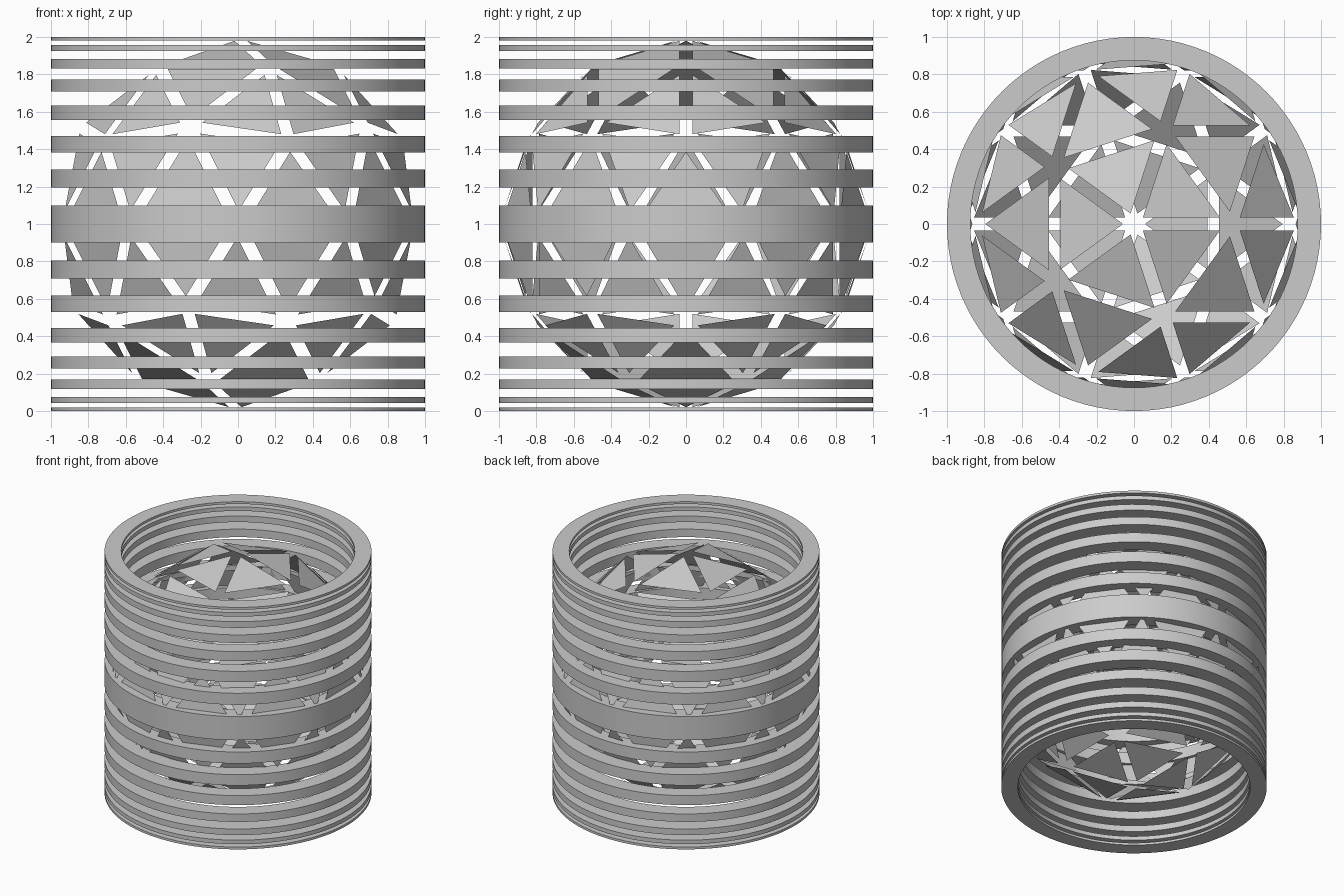
import bpy, bmesh, math

if "Cube" in bpy.data.objects:
    bpy.data.objects.remove(bpy.data.objects["Cube"])

SEG = 96
R_OUT, R_IN = 1.0, 0.875
STEP = math.radians(5.625)

grey = bpy.data.materials.new("light grey")
grey.diffuse_color = (0.6, 0.6, 0.6, 1)
grey.use_nodes = True
grey.node_tree.nodes["Principled BSDF"].inputs["Base Color"].default_value = grey.diffuse_color


def add_object(name, bm):
    mesh = bpy.data.meshes.new(name)
    bm.to_mesh(mesh)
    bm.free()
    mesh.materials.append(grey)
    obj = bpy.data.objects.new(name, mesh)
    bpy.context.collection.objects.link(obj)
    return obj


def ring(name, z0, z1):
    """Solid band with a rectangular section."""
    bm = bmesh.new()
    profile = [(R_IN, z0), (R_OUT, z0), (R_OUT, z1), (R_IN, z1)]
    loops = []
    for i in range(SEG):
        a = 2 * math.pi * i / SEG
        loops.append([bm.verts.new((r * math.cos(a), r * math.sin(a), z)) for r, z in profile])
    for i in range(SEG):
        a, b = loops[i], loops[(i + 1) % SEG]
        for k in range(4):
            n = (k + 1) % 4
            f = bm.faces.new((a[k], b[k], b[n], a[n]))
            f.smooth = k in (1, 3)
    bmesh.ops.recalc_face_normals(bm, faces=bm.faces)
    for e in bm.edges:
        if e.calc_face_angle(0) > math.radians(30):
            e.smooth = False
    return add_object(name, bm)


# Stacked rings: heights follow equal latitude steps of a sphere
ring("middle_ring", 1 - math.sin(STEP), 1 + math.sin(STEP))
for k in range(2, 16, 2):
    lo = math.sin(k * STEP)
    hi = 1.0 if k == 14 else math.sin((k + 1) * STEP)
    ring(f"upper_ring_{k // 2}", 1 + lo, 1 + hi)
    ring(f"lower_ring_{k // 2}", 1 - hi, 1 - lo)

# Inner ball: separate flat triangles with gaps between them
bm = bmesh.new()
bmesh.ops.create_icosphere(bm, subdivisions=2, radius=1.0)
panels = list(bm.faces)
gaps = bmesh.ops.inset_individual(bm, faces=panels, thickness=0.035, use_even_offset=True)
bmesh.ops.delete(bm, geom=gaps["faces"], context='FACES')
for f in bm.faces:
    f.smooth = False
bmesh.ops.translate(bm, verts=bm.verts, vec=(0, 0, 1))
add_object("ball_panels", bm)
